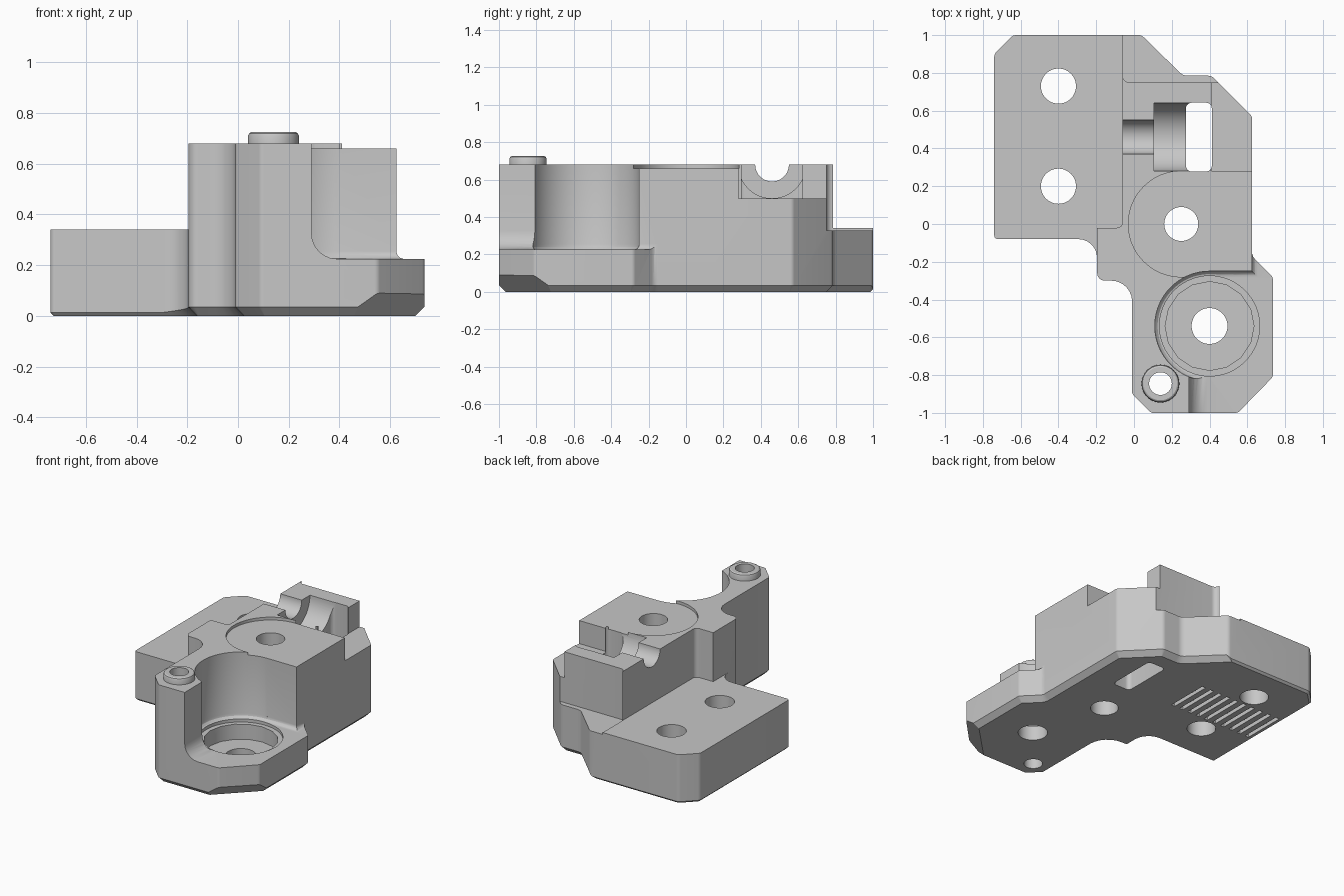
import bpy, bmesh, math
from mathutils import Vector, Matrix

cube = bpy.data.objects.get("Cube")
if cube:
    bpy.data.objects.remove(cube)

grey = bpy.data.materials.new("light_grey_plastic")
grey.use_nodes = True
COLOUR = (0.57, 0.57, 0.57, 1)
grey.diffuse_color = COLOUR
for node in grey.node_tree.nodes:
    if node.type == 'BSDF_PRINCIPLED':
        node.inputs["Base Color"].default_value = COLOUR


def rounded(corners, steps=7):
    """Polygon of (x, y, radius) corners with each corner filleted."""
    out = []
    for i, (x, y, r) in enumerate(corners):
        p = Vector((x, y, 0))
        a = Vector((*corners[i - 1][:2], 0))
        b = Vector((*corners[(i + 1) % len(corners)][:2], 0))
        if r <= 0:
            out.append((x, y))
            continue
        u, v = (a - p).normalized(), (b - p).normalized()
        half = u.angle(v) / 2
        t = r / math.tan(half)
        c = p + (u + v).normalized() * r / math.sin(half)
        s, e = (p + u * t - c).normalized(), (p + v * t - c).normalized()
        for k in range(steps):
            q = c + r * s.slerp(e, k / (steps - 1))
            out.append((q.x, q.y))
    return out


def loft(name, rings):
    """Closed solid through matching rings of points."""
    bm = bmesh.new()
    loops = [[bm.verts.new(p) for p in ring] for ring in rings]
    n = len(loops[0])
    for lo, hi in zip(loops, loops[1:]):
        for i in range(n):
            j = (i + 1) % n
            bm.faces.new((lo[i], lo[j], hi[j], hi[i]))
    bm.faces.new(loops[0][::-1])
    bm.faces.new(loops[-1])
    bm.normal_update()
    if bm.calc_volume(signed=True) < 0:
        bmesh.ops.reverse_faces(bm, faces=bm.faces)
    mesh = bpy.data.meshes.new(name)
    bm.to_mesh(mesh)
    bm.free()
    mesh.materials.append(grey)
    obj = bpy.data.objects.new(name, mesh)
    bpy.context.collection.objects.link(obj)
    return obj


def prism(pts, axis, lo, hi):
    """Extrude a 2D profile along an axis."""
    place = {'x': lambda p, h: (h, p[0], p[1]),
             'y': lambda p, h: (p[0], h, p[1]),
             'z': lambda p, h: (p[0], p[1], h)}[axis]
    return loft("cutter", [[place(p, h) for p in pts] for h in (lo, hi)])


def box(x0, x1, y0, y1, z0, z1=1.0):
    return prism([(x0, y0), (x1, y0), (x1, y1), (x0, y1)], 'z', z0, z1)


def lathe(name, x, y, profile, n=64):
    """Round solid about a vertical axis from (radius, height) pairs."""
    ang = [math.tau * i / n for i in range(n)]
    return loft(name, [[(x + r * math.cos(a), y + r * math.sin(a), z) for a in ang]
                       for r, z in profile])


def cut(obj, cutter, keep=False):
    cutter.hide_render = True
    mod = obj.modifiers.new("cut", 'BOOLEAN')
    mod.operation, mod.solver, mod.object = 'DIFFERENCE', 'EXACT', cutter
    bpy.context.view_layer.objects.active = obj
    bpy.ops.object.modifier_apply(modifier=mod.name)
    if not keep:
        bpy.data.objects.remove(cutter)


# Outline corners: x, y, fillet, bottom chamfer of the edge that follows
outline = [(-.74, -.08, .02, .014), (-.195, -.08, .1, .035), (-.195, -.3, .04, .035),
           (-.01, -.3, .11, .035), (-.01, -.9, .03, .035), (.09, -1, .03, .035),
           (.55, -1, .03, .035), (.735, -.81, .03, .035), (.735, -.28, .03, .035),
           (.625, -.17, .05, .035), (.625, .57, .03, .035), (.41, .785, .04, .035),
           (.26, .785, .06, .035), (.04, 1, .04, .014), (-.64, 1, .04, .014),
           (-.74, .9, .04, .014)]
STEPS = 7
inner, heights = [], []
for i, (x, y, r, d2) in enumerate(outline):
    px, py, _, d1 = outline[i - 1]
    nx, ny = outline[(i + 1) % len(outline)][:2]
    e1, e2 = Vector((x - px, y - py)).normalized(), Vector((nx - x, ny - y)).normalized()
    n1, n2 = Vector((e1.y, -e1.x)), Vector((e2.y, -e2.x))
    det = n1.x * n2.y - n1.y * n2.x
    sx = (-d1 * n2.y + d2 * n1.y) / det
    sy = (-d2 * n1.x + d1 * n2.x) / det
    new_r = max(r - d1, .004) if det > 0 else r + d1
    inner.append((x + sx, y + sy, new_r))
    heights += [d1 + (d2 - d1) * k / (STEPS - 1) for k in range(STEPS)]
outer = rounded([c[:3] for c in outline], STEPS)
body = loft("bracket_body", [
    [(x, y, 0) for x, y in rounded(inner, STEPS)],
    [(x, y, h) for (x, y), h in zip(outer, heights)],
    [(x, y, .68) for x, y in outer]])

# Deep chamfer under the front corner
d = 1.55 / math.sqrt(2)
wedge = prism([(d - .19, -.1), (d + .1, -.1), (d + .1, .19)], 'y', -1, 1)
wedge.data.transform(Matrix.Rotation(math.radians(-45), 4, 'Z'))
cut(body, wedge)

# Low mounting plate and low back ledge
cut(body, prism(rounded([(-1, -.5, 0), (-.195, -.5, 0), (-.195, -.02, 0), (-.06, -.02, .03),
                         (-.06, 1.2, 0), (-1, 1.2, 0)]), 'z', .34, 1))
cut(body, prism(rounded([(-.06, .75, .035), (1, .75, 0), (1, 1.2, 0), (-.06, 1.2, 0)]),
                'z', .327, 1))

# Round bay with filleted floor, open to the front and side
bay_x, bay_y = .4, -.54
cut(body, lathe("cutter", bay_x, bay_y,
                [(.26, .225), (.275, .229), (.286, .24), (.29, .255), (.29, 1)], 96))
cut(body, prism(rounded([(-.81, .225, 0), (-.25, .225, .03), (-.25, 1, 0), (-.81, 1, 0)]),
                'x', bay_x, 1))
cut(body, prism(rounded([(.29, .225, .1), (1, .225, 0), (1, 1, 0), (.29, 1, 0)]),
                'y', -1.2, -.6))
cut(body, prism(rounded([(.625, .225, .03), (1, .225, 0), (1, 1, 0), (.625, 1, 0)]),
                'y', -.28, -.1))

# Stepped bearing seat in the bay floor
cut(body, lathe("cutter", bay_x, bay_y, [(.265, .205), (.265, .5)]))
cut(body, lathe("cutter", bay_x, bay_y, [(.235, .1), (.235, .5)], 16))

# Shallow round recess on the top face
cut(body, lathe("cutter", .25, 0, [(.28, .66), (.28, 1)], 96))
cut(body, box(.25, 1, -.28, .283, .66))

# Lowered corner, through slot and two half round channels
cut(body, box(.41, 1, .28, 1.2, .5))
cut(body, prism(rounded([(.275, .278, .03), (.412, .278, .03),
                         (.412, .642, .03), (.275, .642, .03)]), 'z', -.1, 1))
for r, x0, x1 in ((.09, -.2, .2), (.18, .105, .3)):
    ring = [(.46 + r * math.cos(a), .68 + r * math.sin(a))
            for a in (math.tau * i / 64 for i in range(64))]
    cut(body, prism(ring, 'x', x0, x1))

# Grip grooves on the underside
for i in range(10):
    x = -.69 + i * .069
    cut(body, box(x - .014, x + .014, .31, .62, -.1, .025))

# Raised hollow boss on the front post
boss = lathe("post_boss", .14, -.845,
             [(.1, .67), (.1, .71), (.096, .72), (.088, .725)], 48)

# Vertical screw holes
for x, y, r in ((-.4, .73, .093), (-.4, .2, .093), (.25, 0, .09),
                (bay_x, bay_y, .095), (.14, -.845, .06)):
    drill = lathe("cutter", x, y, [(r, -.2), (r, 1)], 48)
    if r < .07:
        cut(boss, drill, keep=True)
    cut(body, drill)

for obj in (body, boss):
    bpy.ops.object.select_all(action='DESELECT')
    obj.select_set(True)
    bpy.context.view_layer.objects.active = obj
    bpy.ops.object.shade_smooth_by_angle(angle=math.radians(30))
